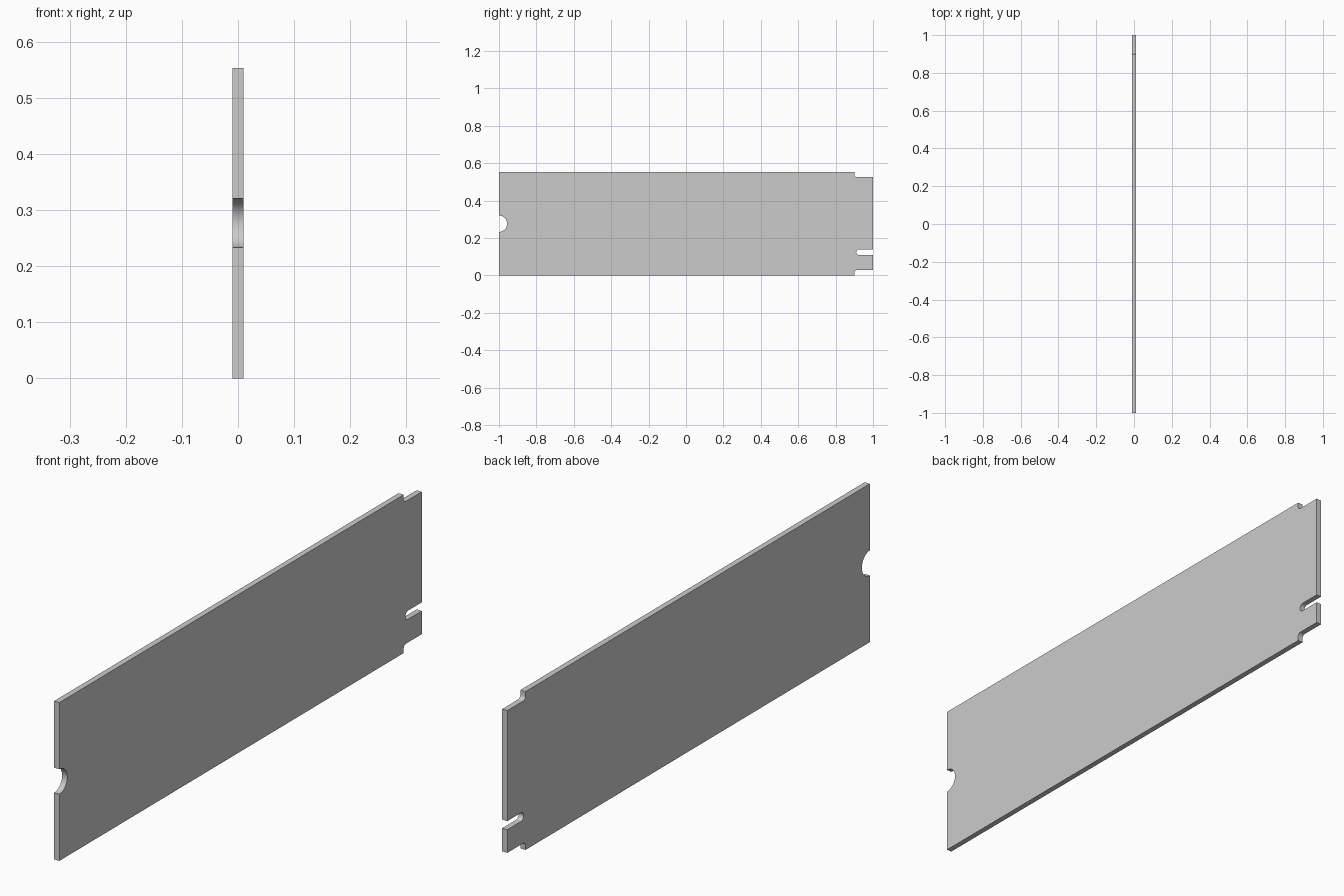
import bpy, bmesh
from math import sin, cos, radians

if "Cube" in bpy.data.objects:
    bpy.data.objects.remove(bpy.data.objects["Cube"])

LENGTH, HEIGHT, THICK = 2.0, 0.553, 0.02
SHOULDER, INSET, FILLET = 0.9, 0.028, 0.0125
SLOT_Z, SLOT_R, SLOT_END = 0.124, 0.015, 0.91
NOTCH_R = 0.0437


def arc(cy, cz, r, a0, a1, n):
    """Points on an arc in the y-z plane, angles in degrees."""
    angles = [radians(a0 + (a1 - a0) * i / n) for i in range(n + 1)]
    return [(cy + r * cos(a), cz + r * sin(a)) for a in angles]


# Board outline, counter-clockwise from the lower left corner
half = LENGTH / 2
outline = [(-half, 0), (SHOULDER, 0)]
# lower shoulder with rounded inner corner
outline += arc(SHOULDER + FILLET, INSET - FILLET, FILLET, 180, 90, 8)
outline += [(half, INSET), (half, SLOT_Z - SLOT_R)]
# round-ended key slot
outline += arc(SLOT_END + SLOT_R, SLOT_Z, SLOT_R, 270, 90, 16)
outline += [(half, SLOT_Z + SLOT_R), (half, HEIGHT - INSET)]
# upper shoulder
outline += arc(SHOULDER + FILLET, HEIGHT - INSET + FILLET, FILLET, 270, 180, 8)
outline += [(SHOULDER, HEIGHT), (-half, HEIGHT)]
# half-round screw notch
outline += arc(-half, HEIGHT / 2, NOTCH_R, 90, -90, 32)

# Extrude the outline through the board thickness
bm = bmesh.new()
face = bm.faces.new([bm.verts.new((-THICK / 2, y, z)) for y, z in outline])
result = bmesh.ops.extrude_face_region(bm, geom=[face])
moved = [v for v in result["geom"] if isinstance(v, bmesh.types.BMVert)]
bmesh.ops.translate(bm, verts=moved, vec=(THICK, 0, 0))
if len([f for f in bm.faces if len(f.verts) > 4]) < 2:
    bm.faces.new([v for v in face.verts])
bmesh.ops.recalc_face_normals(bm, faces=bm.faces)
mesh = bpy.data.meshes.new("circuit_board")
bm.to_mesh(mesh)
bm.free()

board = bpy.data.objects.new("circuit_board", mesh)
bpy.context.collection.objects.link(board)
bpy.context.view_layer.objects.active = board
board.select_set(True)
bpy.ops.object.shade_smooth_by_angle(angle=radians(30))
